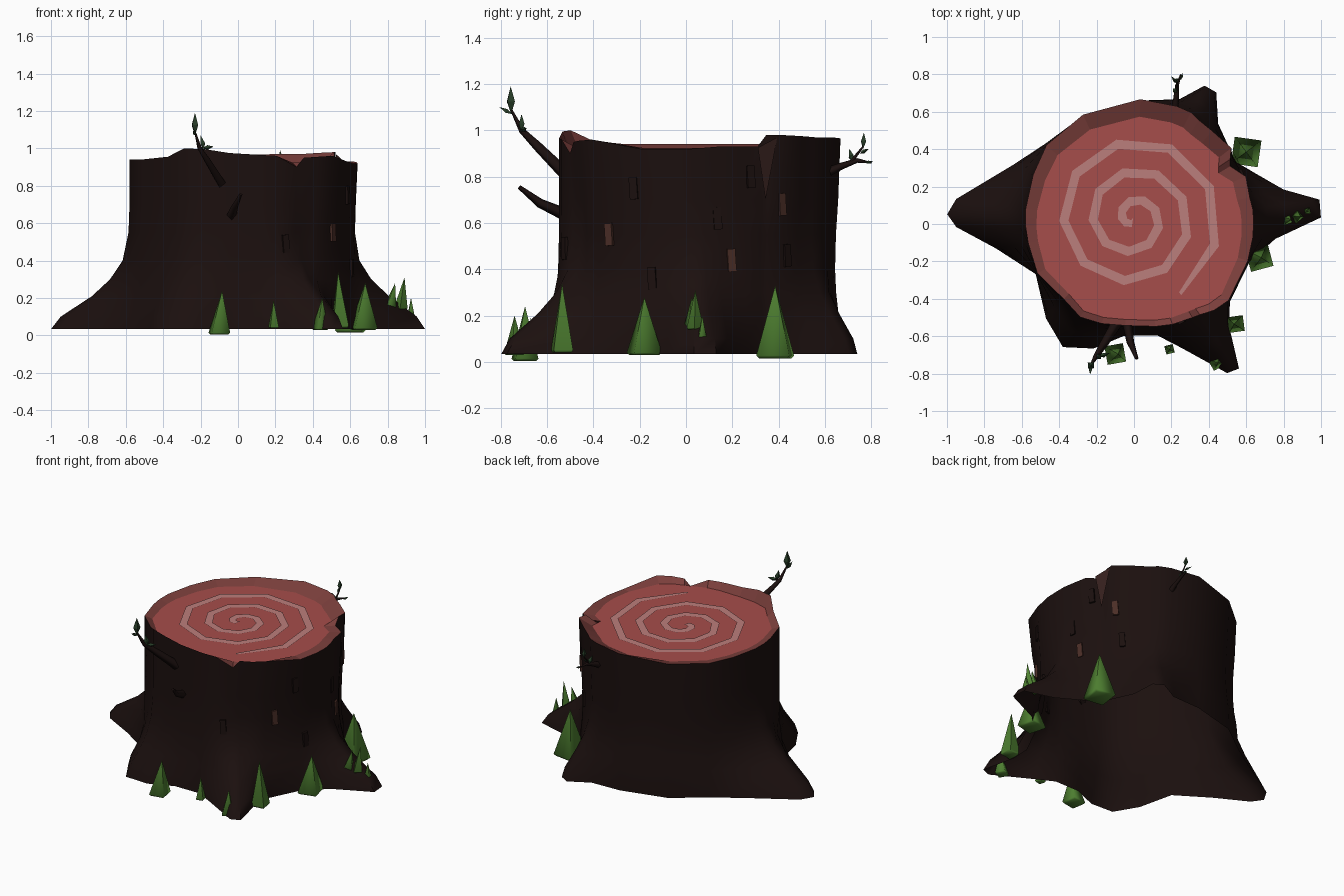
import bpy
from math import sin, cos, radians, asin, pi
from mathutils import Vector, Matrix

if "Cube" in bpy.data.objects:
    bpy.data.objects.remove(bpy.data.objects["Cube"])


def material(name, rgb):
    m = bpy.data.materials.new(name)
    m.diffuse_color = (*rgb, 1)
    m.use_nodes = True
    m.node_tree.nodes["Principled BSDF"].inputs["Base Color"].default_value = m.diffuse_color
    return m


BARK = material("bark", (0.011, 0.005, 0.0045))
CHIP = material("bark_light", (0.07, 0.027, 0.02))
CRACK = material("bark_crack", (0.035, 0.014, 0.012))
RIM = material("rim_wood", (0.2, 0.05, 0.045))
WOOD = material("cut_wood", (0.38, 0.075, 0.07))
RING = material("ring_wood", (0.5, 0.21, 0.2))
GRASS = material("grass", (0.075, 0.21, 0.03))
LEAF = material("leaf", (0.02, 0.045, 0.02))


def mesh_object(name, verts, faces, mat, smooth=None):
    me = bpy.data.meshes.new(name)
    me.from_pydata([tuple(v) for v in verts], [], faces)
    me.materials.append(mat)
    ob = bpy.data.objects.new(name, me)
    bpy.context.collection.objects.link(ob)
    if smooth:
        bpy.ops.object.select_all(action='DESELECT')
        ob.select_set(True)
        bpy.context.view_layer.objects.active = ob
        bpy.ops.object.shade_smooth_by_angle(angle=radians(smooth))
    return ob


def polar(a, r, z):
    return Vector((r * cos(radians(a)), r * sin(radians(a)), z))


def bridge(rings, n):
    return [(k * n + i, k * n + (i + 1) % n, (k + 1) * n + (i + 1) % n, (k + 1) * n + i)
            for k in range(rings - 1) for i in range(n)]


# Stump columns: angle, root radius, rim radius, rim height
COLS = [
    (2, 1.0, .64, .92), (7.5, 1.0, .64, .925), (13, .82, .635, .93), (23, .70, .65, .93),
    (31, .64, .60, .93), (34, .64, .62, .98), (38, .65, .66, .98), (50, .70, .65, .975),
    (58, .83, .655, .97), (63, .83, .67, .97), (70, .71, .67, .97), (87, .66, .668, .965),
    (115, .64, .645, .945), (138, .64, .63, .94), (154, .72, .60, .94), (172, .96, .585, .94),
    (177, 1.0, .58, .94), (181, .95, .58, .94), (190, .75, .575, .94), (207, .59, .58, .94),
    (227, .69, .55, .955), (240, .76, .575, 1.0), (252, .70, .56, .995), (265, .60, .545, .975),
    (282, .61, .56, .965), (291, .71, .575, .96), (302, .94, .59, .90), (306, .955, .60, .95),
    (313, .745, .63, .955), (321, .66, .65, .96), (342, .65, .64, .92), (354, .76, .64, .92)]
# Heights with the share of root flare and of waist
LEVELS = [(.035, 1, 0), (.1, .88, 0), (.21, .48, .4), (.3, .25, .9), (.4, .09, 1), (.55, .015, .8), (.7, 0, .4)]
N = len(COLS)


def radius(col, level):
    z, flare, waist = level
    b = .645 if 30 < col[0] < 35 else col[2]
    if 305 < col[0] < 330:
        b -= .06 * waist
    elif col[0] < 145 or col[0] > 300:
        b -= .025 * waist
    return b + (col[1] - b) * flare


# Hollow trunk with flared roots, open underneath
verts = []
for lv in LEVELS:
    verts += [polar(c[0], radius(c, lv), lv[0]) for c in COLS]
verts += [polar(c[0], c[2], c[3]) for c in COLS]
mesh_object("trunk", verts, bridge(len(LEVELS) + 1, N), BARK, 60)

# Crack on the right side below the notch
mesh_object("bark_crack", [polar(28.5, .65, .925), polar(37, .655, .97), polar(32, .648, .7)],
            [(0, 1, 2)], CRACK)

# Rim sloping to the cut face
DISC_Z = .923


def inner(c):
    return polar(c[0], c[2] * (.9 + .04 * -sin(radians(c[0]))), DISC_Z)


rim_outer = [polar(c[0], c[2], c[3]) for c in COLS]
rim_inner = [inner(c) for c in COLS]
mesh_object("rim", rim_outer + rim_inner, bridge(2, N), RIM)
mesh_object("cut_face", rim_inner, [tuple(range(N))], WOOD)

# Spiral growth ring
pts, wid, turn = [], .025, 9
steps = 26
for i in range(steps + 1):
    a = radians(-58 + 360 / turn * i)
    r = .475 - .157 * i / turn
    pts.append((Vector((-.005 + r * cos(a), .03 + r * sin(a), DISC_Z + .004)), Vector((cos(a), sin(a), 0))))
verts = []
for i, (p, d) in enumerate(pts):
    w = .01 if i == 0 else wid
    verts += [p - d * w, p + d * w]
mesh_object("growth_spiral", verts,
            [(2 * i, 2 * i + 1, 2 * i + 3, 2 * i + 2) for i in range(steps)], RING)


# Trunk radius at any angle and height, interpolated from the columns
def surface(a, z):
    a %= 360
    ring = [COLS[-1]] + COLS + [COLS[0]]
    angs = [COLS[-1][0] - 360] + [c[0] for c in COLS] + [COLS[0][0] + 360]
    i = max(k for k in range(N + 1) if angs[k] <= a)
    j = max(k for k in range(len(LEVELS) - 1) if LEVELS[k][0] <= z)
    t = (a - angs[i]) / (angs[i + 1] - angs[i])
    s = min(1, (z - LEVELS[j][0]) / (LEVELS[j + 1][0] - LEVELS[j][0]))
    lo, hi = [radius(ring[i], LEVELS[k]) * (1 - t) + radius(ring[i + 1], LEVELS[k]) * t for k in (j, j + 1)]
    return lo + (hi - lo) * s


# Bark chips on the right side: y, z, light or dark
for y, z, light in [(-.35, .55, 1), (.2, .44, 1), (.41, .68, 1), (-.23, .75, 0), (.14, .62, 0),
                    (.28, .8, 0), (-.15, .36, 0), (.44, .46, 0), (-.575, .49, 0)]:
    a = asin(y / .64) * 180 / pi
    m = Matrix.Translation(polar(a, surface(a, z), z)) @ Matrix.Rotation(radians(a), 4, 'Z') \
        @ Matrix.Rotation(radians(4), 4, 'X')
    box = [m @ Vector((x * .007, s * .018, t * .048))
           for t in (-1, 1) for x, s in ((-1, -1), (1, -1), (1, 1), (-1, 1))]
    mesh_object("bark_chip", box, bridge(2, 4) + [(3, 2, 1, 0), (4, 5, 6, 7)], CHIP if light else BARK)


# Four-sided grass blades: x, y, bottom, top, half width, turn, lean
def blade(name, x, y, z0, z1, r, turn, lean):
    rings = [[Vector((x, y, z)) + polar(turn + 45 + 90 * k, rr * 1.414, 0) for k in range(4)]
             for z, rr in ((z0, r * .85), (z0 + .04 * (z1 - z0), r))]
    tip = Vector((x + lean, y, z1))
    mesh_object(name, rings[0] + rings[1] + [tip],
                bridge(2, 4) + [(4 + k, 4 + (k + 1) % 4, 8) for k in range(4)] + [(3, 2, 1, 0)], GRASS, 75)


for g in [(.60, .385, .015, .33, .072, -8, 0), (.67, -.18, .03, .28, .062, 15, .01),
          (.545, -.535, .04, .34, .042, 8, -.01), (.44, -.74, .03, .2, .033, 30, .01),
          (-.10, -.695, .005, .24, .05, 10, .015), (.19, -.67, .04, .19, .023, 15, 0),
          (.81, .025, .14, .28, .028, 20, .03), (.87, .04, .14, .31, .026, 40, .02),
          (.925, .07, .1, .2, .017, 10, 0)]:
    blade("grass_blade", *g)


# Tapered twigs
def twig(name, path):
    cu = bpy.data.curves.new(name, 'CURVE')
    cu.dimensions = '3D'
    cu.bevel_depth = 1
    cu.bevel_resolution = 0
    cu.use_fill_caps = True
    sp = cu.splines.new('POLY')
    sp.points.add(len(path) - 1)
    for p, (x, y, z, r) in zip(sp.points, path):
        p.co = (x, y, z, 1)
        p.radius = r
    cu.materials.append(BARK)
    bpy.context.collection.objects.link(bpy.data.objects.new(name, cu))


twig("front_twig", [(-.08, -.51, .8, .03), (-.16, -.64, .93, .022), (-.205, -.71, 1.0, .014), (-.23, -.755, 1.09, .005)])
twig("front_twig_shoot", [(-.2, -.69, .98, .01), (-.18, -.715, 1.03, .004)])
twig("broken_twig", [(-.035, -.53, .64, .027), (-.02, -.63, .685, .02), (.015, -.72, .755, .009)])
twig("back_twig", [(.215, .6, .815, .022), (.225, .67, .845, .015), (.23, .74, .87, .01), (.25, .8, .86, .003)])
twig("back_twig_shoot", [(.228, .71, .86, .008), (.23, .765, .93, .004)])


# Diamond leaves: base, tip, half width
def leaf(base, tip, w):
    b, t = Vector(base), Vector(tip)
    d = (t - b).normalized()
    s = d.cross(Vector((.6, .7, .2))).normalized()
    u = d.cross(s)
    m = b.lerp(t, .45)
    mesh_object("leaf", [b, m + s * w, m + u * w, m - s * w, m - u * w, t],
                [f for k in range(4) for f in ((0, 1 + (k + 1) % 4, 1 + k), (5, 1 + k, 1 + (k + 1) % 4))], LEAF)


for l in [((-.23, -.755, 1.07), (-.23, -.757, 1.19), .023), ((-.23, -.75, 1.07), (-.235, -.805, 1.1), .012),
          ((-.18, -.71, .99), (-.2, -.71, 1.07), .017), ((-.19, -.71, 1.0), (-.13, -.69, 1.01), .013),
          ((.23, .765, .92), (.225, .768, .99), .015), ((.228, .72, .86), (.21, .705, .92), .015),
          ((.25, .77, .86), (.26, .81, .865), .007), ((.23, .75, .9), (.2, .79, .92), .009)]:
    leaf(*l)
